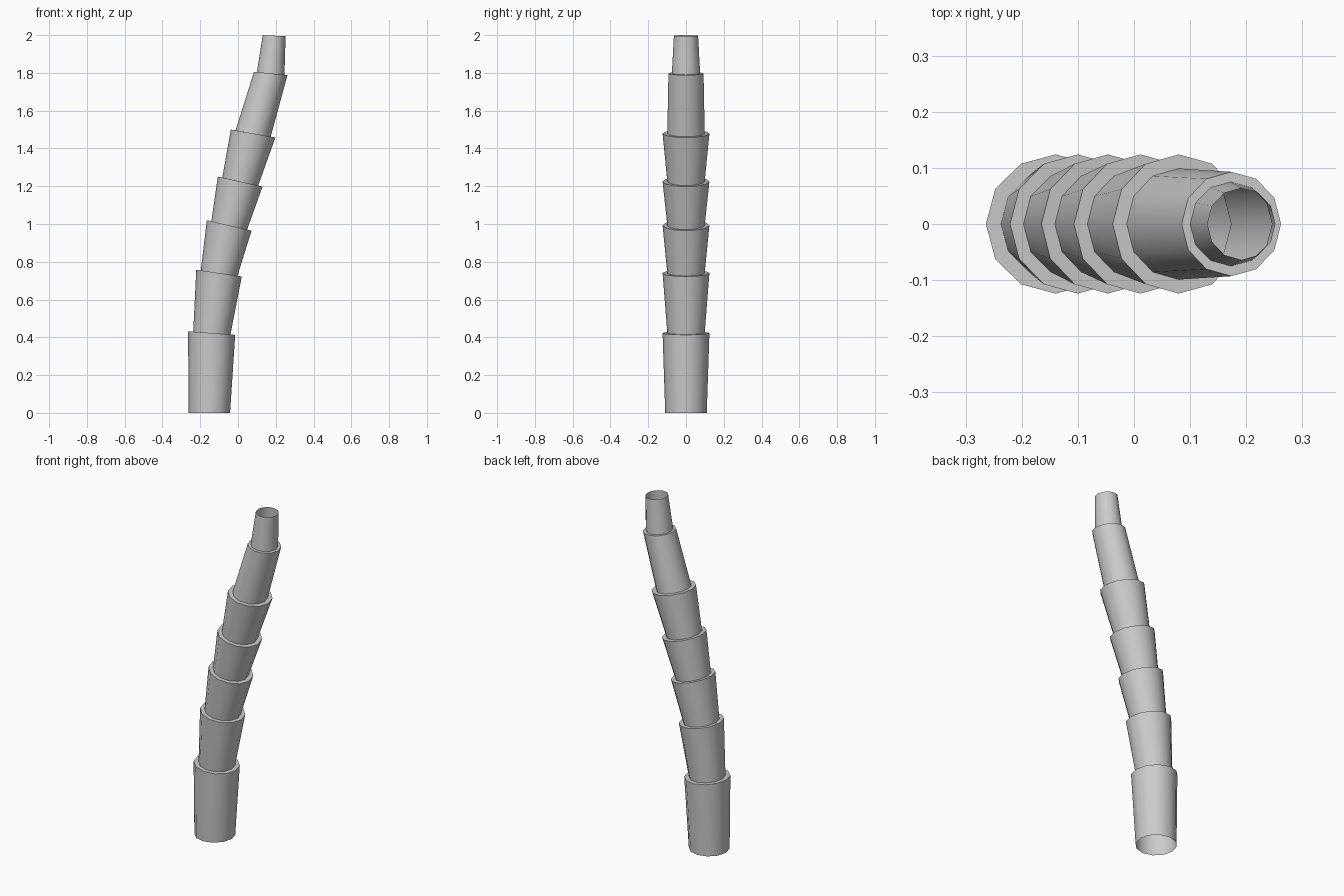
import bpy, bmesh
from math import sin, cos, tau

SIDES = 12

# Each ring of the leaning trunk: left x, left z, right x, right z, y radius
RINGS = [
    (-0.262, 0.0, -0.042, 0.0, 0.11),       # foot
    (-0.264, 0.432, -0.015, 0.413, 0.124),  # outer rim, then inner start of next section
    (-0.237, 0.430, -0.040, 0.415, 0.099),
    (-0.221, 0.758, 0.020, 0.722, 0.124),
    (-0.197, 0.754, -0.003, 0.725, 0.099),
    (-0.165, 1.020, 0.072, 0.965, 0.124),
    (-0.141, 1.014, 0.048, 0.970, 0.099),
    (-0.107, 1.251, 0.130, 1.198, 0.124),
    (-0.083, 1.246, 0.107, 1.203, 0.099),
    (-0.038, 1.500, 0.198, 1.458, 0.124),
    (-0.013, 1.496, 0.173, 1.462, 0.099),
    (0.085, 1.806, 0.262, 1.788, 0.093),
    (0.100, 1.804, 0.246, 1.790, 0.075),
    (0.131, 2.0, 0.252, 1.994, 0.064),      # open tip
]

# Trunk: one open tube of stacked flaring sections joined by flat collars
bm = bmesh.new()
previous = None
for lx, lz, rx, rz, ry in RINGS:
    ring = []
    for i in range(SIDES):
        a = tau * i / SIDES
        t = (1 + cos(a)) / 2
        ring.append(bm.verts.new((lx + (rx - lx) * t, ry * sin(a), lz + (rz - lz) * t)))
    if previous:
        for i in range(SIDES):
            j = (i + 1) % SIDES
            bm.faces.new((previous[i], previous[j], ring[j], ring[i]))
    previous = ring

mesh = bpy.data.meshes.new("palm_trunk")
bm.to_mesh(mesh)
bm.free()
trunk = bpy.data.objects.new("palm_trunk", mesh)
bpy.context.collection.objects.link(trunk)

# Smooth around the trunk, sharp at the collars
bpy.context.view_layer.objects.active = trunk
trunk.select_set(True)
bpy.ops.object.shade_smooth_by_angle(angle=0.7)
